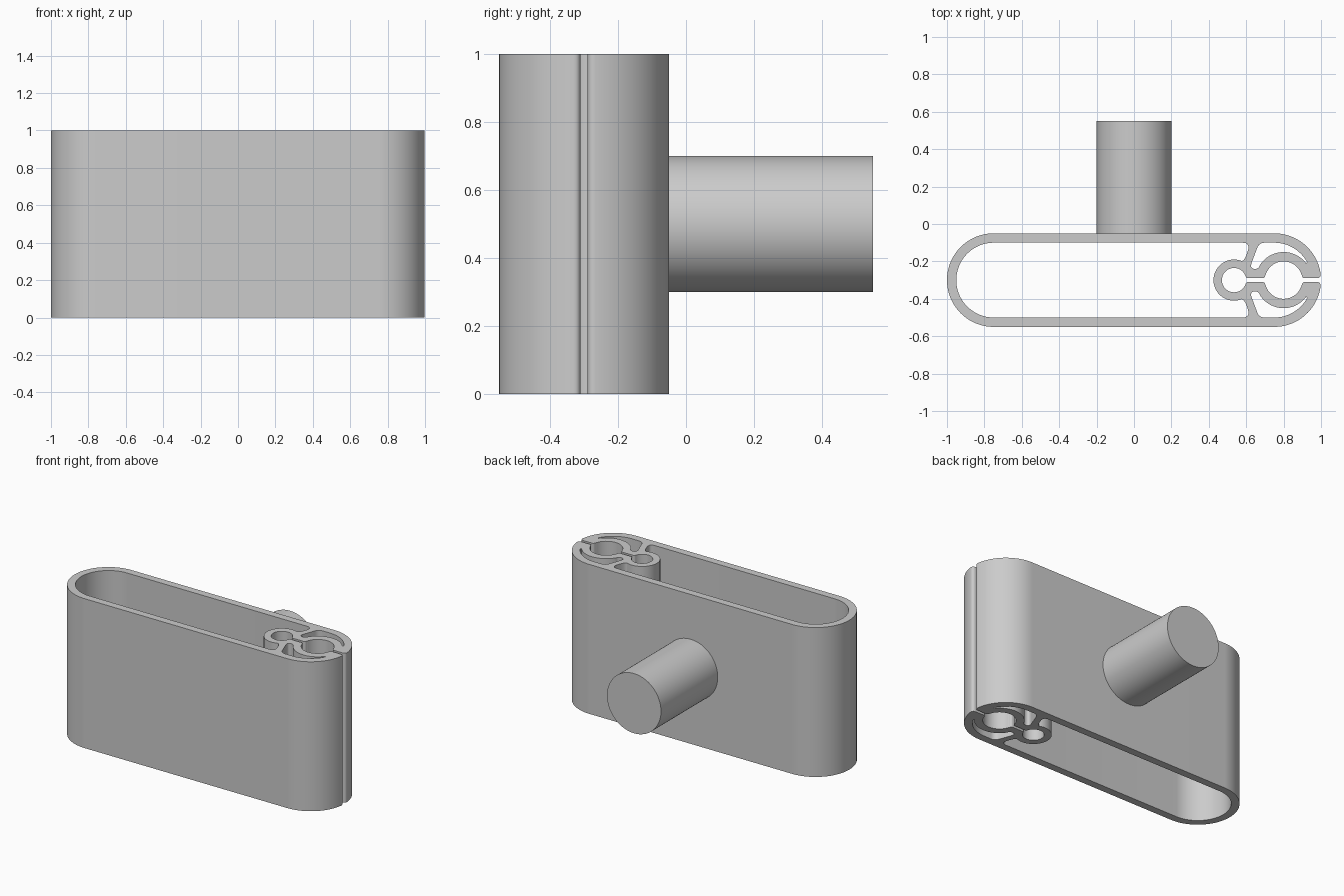
import bpy, bmesh
from math import sin, cos, pi, radians

if "Cube" in bpy.data.objects:
    bpy.data.objects.remove(bpy.data.objects["Cube"], do_unlink=True)

grey = bpy.data.materials.new("plain grey")
grey.use_nodes = True
colour = (0.6, 0.6, 0.6, 1)
grey.diffuse_color = colour
grey.node_tree.nodes["Principled BSDF"].inputs["Base Color"].default_value = colour


def arc(cx, r, a0, a1, n=32):
    """Arc about a centre on the symmetry line, angles in degrees."""
    angles = [radians(a0 + (a1 - a0) * i / n) for i in range(n + 1)]
    return [(cx + r * cos(a), r * sin(a)) for a in angles]


def bend(a, b, c, n=8):
    """Rounded corner from a to c, pulled towards b."""
    ts = [i / n for i in range(n + 1)]
    return [tuple((1 - t) ** 2 * a[k] + 2 * t * (1 - t) * b[k] + t * t * c[k]
                  for k in (0, 1)) for t in ts]


def flip(points):
    return [(x, -y) for x, y in reversed(points)]


def close_loop(half):
    """Complete a half outline whose two ends lie on the symmetry line."""
    return half + flip(half)[1:-1]


def finish(obj):
    bpy.ops.object.select_all(action="DESELECT")
    obj.select_set(True)
    bpy.context.view_layer.objects.active = obj
    bpy.ops.object.shade_smooth_by_angle(angle=radians(30))


# Outer skin, running in through the slit and around both clip bores
slit = 0.01
skin = close_loop(
    arc(-0.75, 0.25, 180, 90)
    + arc(0.75, 0.25, 90, 8)
    + bend((0.998, 0.03), (0.998, slit), (0.975, slit))
    + bend((0.915, slit), (0.9, slit), (0.898, 0.025))
    + arc(0.8, 0.1, 16, 164)
    + bend((0.702, 0.025), (0.7, slit), (0.685, slit))
    + bend((0.612, slit), (0.6, slit), (0.597, 0.02))
    + arc(0.535, 0.065, 20, 180))

# Main cavity, wrapping around the small ring
cavity = close_loop(
    arc(-0.75, 0.2, 180, 90)
    + bend((0.58, 0.2), (0.62, 0.2), (0.61, 0.16))
    + bend((0.608, 0.155), (0.592, 0.102), (0.576, 0.103))
    + arc(0.535, 0.11, 66, 180))

# Crescent pocket between the end wall and the large ring
pocket = (
    bend((0.658, 0.17), (0.668, 0.2), (0.7, 0.2))
    + arc(0.75, 0.2, 90, 29)
    + arc(0.8, 0.15, 36, 148)
    + bend((0.67, 0.072), (0.662, 0.06), (0.648, 0.06))
    + bend((0.642, 0.06), (0.618, 0.064), (0.63, 0.095)))

# Extruded body with clip, filled between the outlines
profile = bpy.data.curves.new("hollow_body", "CURVE")
profile.dimensions = "2D"
profile.fill_mode = "BOTH"
profile.extrude = 0.5
for loop in (skin, cavity, pocket, flip(pocket)):
    spline = profile.splines.new("POLY")
    spline.points.add(len(loop) - 1)
    for point, (x, y) in zip(spline.points, loop):
        point.co = (x, y, 0, 1)
    spline.use_cyclic_u = True
outline = bpy.data.objects.new("body_outline", profile)
bpy.context.collection.objects.link(outline)
bpy.context.view_layer.update()
graph = bpy.context.evaluated_depsgraph_get()
mesh = bpy.data.meshes.new_from_object(outline.evaluated_get(graph))
bpy.data.objects.remove(outline, do_unlink=True)

bm = bmesh.new()
bm.from_mesh(mesh)
bmesh.ops.remove_doubles(bm, verts=bm.verts, dist=0.0002)
bmesh.ops.recalc_face_normals(bm, faces=bm.faces)
bm.to_mesh(mesh)
bm.free()
mesh.materials.clear()
mesh.materials.append(grey)
body = bpy.data.objects.new("hollow_body", mesh)
body.location = (0, -0.3, 0.5)
bpy.context.collection.objects.link(body)
finish(body)

# Round peg on the back
bpy.ops.mesh.primitive_cylinder_add(
    vertices=96, radius=0.2, depth=0.61,
    location=(0, 0.245, 0.5), rotation=(pi / 2, 0, 0))
peg = bpy.context.object
peg.name = "back_peg"
peg.data.materials.append(grey)
finish(peg)
